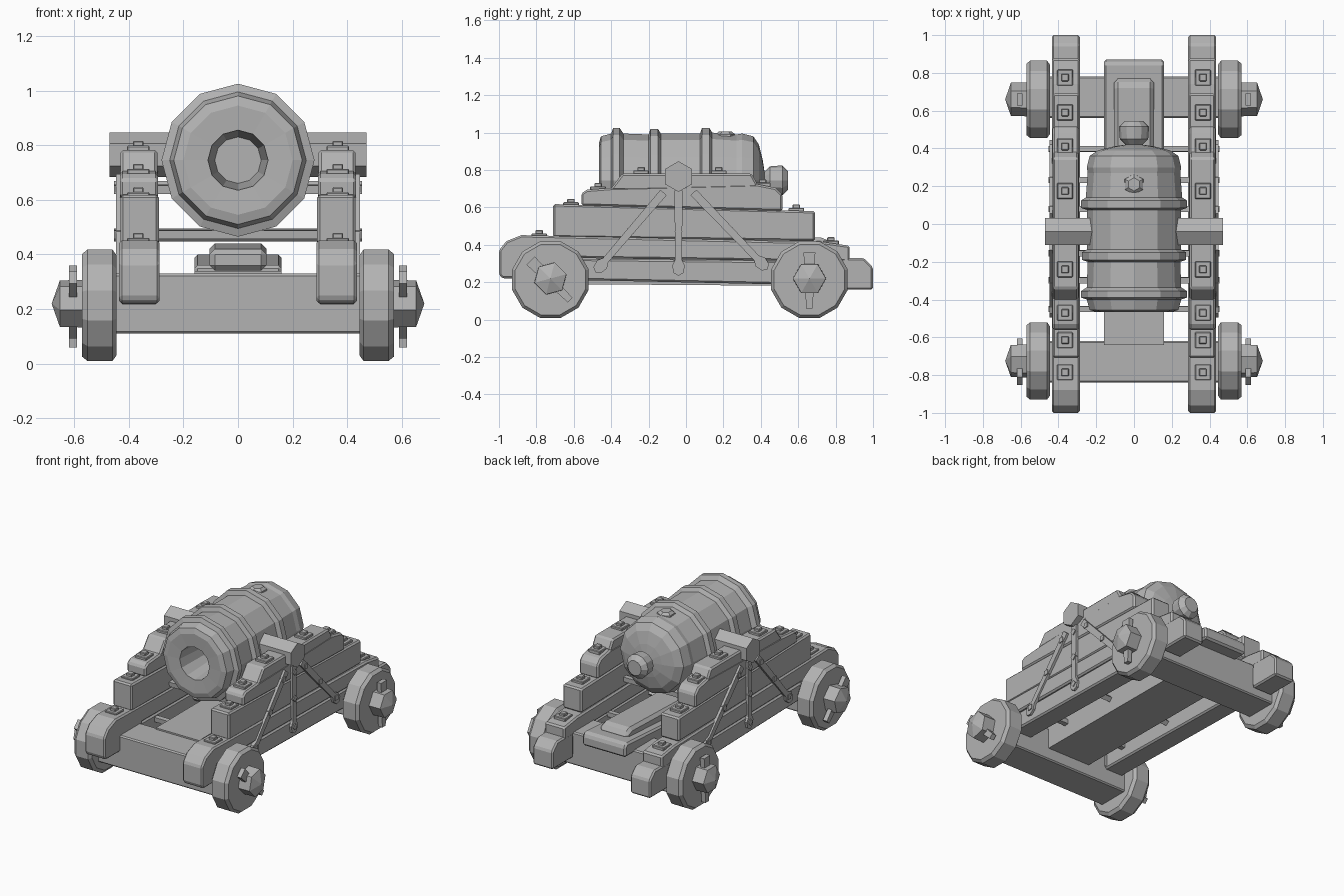
import bpy, bmesh, math
from mathutils import Vector, Matrix

if "Cube" in bpy.data.objects:
    bpy.data.objects.remove(bpy.data.objects["Cube"])

grey = bpy.data.materials.new("plain grey")
grey.use_nodes = True
COLOUR = (0.45, 0.45, 0.45, 1)
grey.diffuse_color = COLOUR
grey.node_tree.nodes["Principled BSDF"].inputs["Base Color"].default_value = COLOUR


def finish(bm, name, bevel=0.0, matrix=None):
    """Turn a bmesh into a flat shaded object with an optional chamfer."""
    bmesh.ops.recalc_face_normals(bm, faces=bm.faces)
    if bevel:
        sharp = [e for e in bm.edges if e.calc_face_angle(0) > 0.6]
        bmesh.ops.bevel(bm, geom=sharp, offset=bevel, segments=1, affect='EDGES')
    if matrix:
        bm.transform(matrix)
    mesh = bpy.data.meshes.new(name)
    bm.to_mesh(mesh)
    bm.free()
    mesh.materials.append(grey)
    ob = bpy.data.objects.new(name, mesh)
    bpy.context.collection.objects.link(ob)
    return ob


def box(name, lo, hi, bevel=0.0):
    bm = bmesh.new()
    bmesh.ops.create_cube(bm, size=1)
    lo, hi = Vector(lo), Vector(hi)
    for v in bm.verts:
        v.co = (lo + hi) / 2 + v.co * (hi - lo)
    return finish(bm, name, bevel)


def slab(name, outline, x0, x1, bevel=0.0):
    """Extrude a (y, z) outline from x0 to x1."""
    bm = bmesh.new()
    face = bm.faces.new([bm.verts.new((x0, y, z)) for y, z in outline])
    out = bmesh.ops.extrude_face_region(bm, geom=[face])
    for v in out["geom"]:
        if isinstance(v, bmesh.types.BMVert):
            v.co.x = x1
    return finish(bm, name, bevel)


def lathe(name, profile, sides, centre, axis, turn=0.0):
    """Revolve (radius, distance) pairs round an axis; zero radius closes an end."""
    bm = bmesh.new()
    rings = []
    for r, d in profile:
        n = 1 if r == 0 else sides
        angles = [turn + math.tau * i / sides for i in range(n)]
        rings.append([bm.verts.new((r * math.cos(a), r * math.sin(a), d)) for a in angles])
    for a, b in zip(rings, rings[1:]):
        for i in range(sides):
            j = (i + 1) % sides
            corners = [a[i % len(a)], a[j % len(a)], b[j % len(b)], b[i % len(b)]]
            bm.faces.new(list(dict.fromkeys(corners)))
    rot = Vector((0, 0, 1)).rotation_difference(Vector(axis)).to_matrix().to_4x4()
    return finish(bm, name, 0, Matrix.Translation(centre) @ rot)


def mirror(ob):
    """Copy a part to the other side of the carriage."""
    mesh = ob.data.copy()
    mesh.transform(Matrix.Scale(-1, 4, (1, 0, 0)))
    mesh.flip_normals()
    twin = bpy.data.objects.new(ob.name.replace("left", "right"), mesh)
    bpy.context.collection.objects.link(twin)


# Barrel with bore, raised bands, rounded breech and knob
barrel = [(0, -.18), (.085, -.18), (.11, -.46), (.2, -.465), (.235, -.455),
          (.25, -.40), (.28, -.39), (.28, -.355), (.25, -.335), (.245, -.2),
          (.275, -.19), (.275, -.15), (.25, -.135), (.25, .075), (.28, .085),
          (.28, .125), (.255, .14), (.245, .27), (.25, .30), (.235, .36),
          (.19, .39), (.11, .41), (.045, .42), (.075, .45), (.08, .515),
          (.05, .545), (0, .545)]
lathe("barrel", barrel, 12, (0, 0, .745), (0, 1, 0))
lathe("vent_boss", [(0, 0), (.06, 0), (.055, .03), (.035, .045), (0, .045)], 6,
      (0, .21, .96), (0, 0, 1), math.pi / 6)

# Axles, central bed and elevating wedge
for name, y in (("front_axle", -.73), ("rear_axle", .67)):
    box(name, (-.46, y - .11, .11), (.46, y + .11, .33), .008)
slab("central_bed", [(-.64, .19), (.74, .18), (.74, .34), (-.64, .34)], -.16, .16)
slab("rear_bed_block", [(.2, .31), (.87, .31), (.87, .38), (.85, .4), (.2, .36)],
     -.16, .16, .012)
slab("elevating_wedge", [(.1, .34), (.77, .36), (.77, .42), (.72, .44), (.1, .42)],
     -.105, .105, .02)

# Stepped cheeks: (name, side outline, inner x, outer x)
cheeks = [
    ("lower_plank", [(-.97, .22), (.45, .19), (.86, .17), (.9, .31), (-.97, .33)], .292, .432),
    ("base_plank", [(-1, .24), (-1, .37), (-.96, .42), (-.88, .452), (.74, .415),
                    (.875, .395), (.875, .31), (-.6, .33), (-.6, .22), (-.98, .22)], .287, .435),
    ("tail_block", [(.78, .16), (1, .16), (1, .28), (.95, .33), (.78, .33)], .287, .435),
    ("middle_plank", [(-.71, .44), (-.71, .618), (.69, .58), (.69, .42)], .29, .43),
    ("upper_plank", [(-.56, .61), (-.56, .675), (-.53, .695), (-.4, .705), (.38, .725),
                     (.48, .705), (.515, .67), (.515, .58)], .292, .432),
    ("top_plank", [(-.41, .69), (-.34, .782), (.35, .782), (.385, .72), (.36, .7)], .295, .43),
]
for name, outline, x0, x1 in cheeks:
    mirror(slab("left_" + name, outline, x0, x1, .01))

# Square bolts on every step
steps = [(-.785, .443), (-.615, .61), (-.47, .695), (-.24, .78),
         (.175, .78), (.41, .715), (.59, .58), (.775, .405)]
for i, (y, z) in enumerate(steps):
    for part, half, top in (("plate", .042, .018), ("nut", .02, .036)):
        mirror(box(f"left_bolt_{part}_{i}", (.365 - half, y - half, z - .02),
                   (.365 + half, y + half, z + top), .004))

# Trunnion through each cheek
mirror(lathe("left_trunnion", [(0, .2), (.082, .2), (.082, .47), (0, .47)], 6,
             (0, -.04, .765), (1, 0, 0)))


def strap(name, start, end):
    """Iron strap with a pointed foot and diamond studs on the cheek side."""
    a, b = Vector(start), Vector(end)
    d = (b - a).normalized()
    n = Vector((-d.y, d.x))
    foot = b - d * .07
    outline = [a + n * .022, foot + n * .018, foot + d * .03 + n * .034, b + n * .026,
               b + d * .015, b - n * .026, foot + d * .03 - n * .034,
               foot - n * .018, a - n * .022]
    mirror(slab(name, outline, .425, .447))
    for i, t in enumerate((.1, .5, .93)):
        p = a.lerp(b, t)
        mirror(lathe(f"{name}_stud_{i}", [(.022, 0), (.022, .453), (0, .453)], 4,
                     (0, p.x, p.y), (1, 0, 0), math.atan2(d.y, d.x)))


strap("left_front_strap", (-.12, .68), (-.475, .265))
strap("left_middle_strap", (-.04, .69), (-.04, .25))
strap("left_rear_strap", (.04, .68), (.425, .28))

# Wheels, hubs and linchpins
wheel = [(0, .445), (.19, .445), (.212, .46), (.212, .55), (.195, .57), (0, .57)]
hub = [(.09, .56), (.088, .652), (0, .682)]
for end, y, tilt in (("front", -.725, math.radians(45)), ("rear", .66, 0)):
    mirror(lathe(f"left_{end}_wheel", wheel, 12, (0, y, .214), (1, 0, 0), math.pi / 12))
    mirror(lathe(f"left_{end}_hub", hub, 6, (0, y, .22), (1, 0, 0), math.pi / 6 + tilt / 3))
    bm = bmesh.new()
    bmesh.ops.create_cube(bm, size=1)
    for v in bm.verts:
        wide = 1.8 if v.co.z > 0 else 1
        v.co = (v.co.x * .03, v.co.y * .035 * wide, v.co.z * .3)
    place = Matrix.Translation((.604, y, .21)) @ Matrix.Rotation(tilt, 4, 'X')
    mirror(finish(bm, f"left_{end}_linchpin", 0, place))
